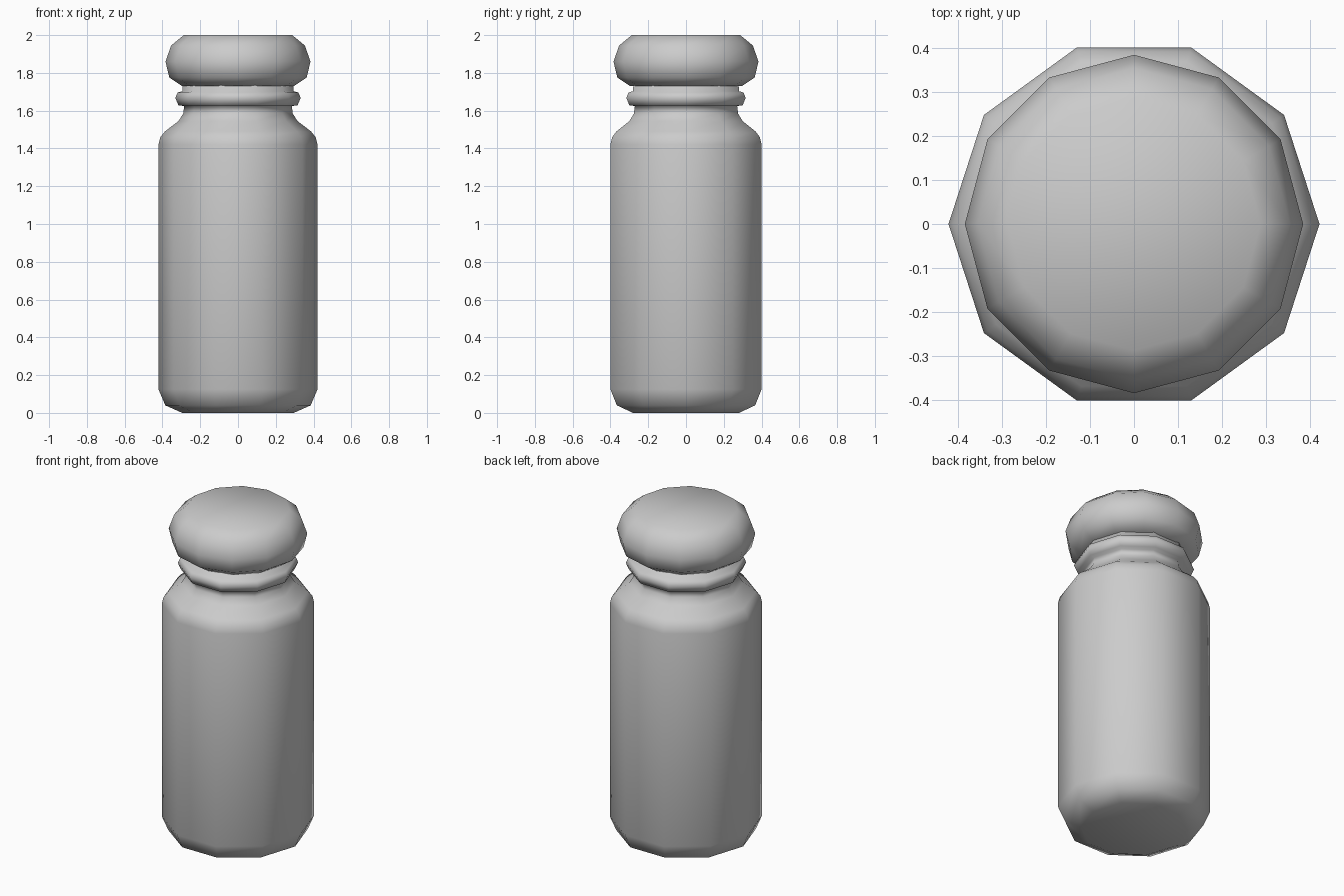
import bpy, bmesh
from math import cos, sin, tau

if "Cube" in bpy.data.objects:
    bpy.data.objects.remove(bpy.data.objects["Cube"])


def lathe(name, profile, sides):
    """Spin a (radius, z) profile into a closed, smooth-shaded solid."""
    bm = bmesh.new()
    rings = [[bm.verts.new((r * cos(tau * i / sides), r * sin(tau * i / sides), z))
              for i in range(sides)] for r, z in profile]
    for a, b in zip(rings, rings[1:]):
        for i in range(sides):
            j = (i + 1) % sides
            bm.faces.new((a[i], a[j], b[j], b[i]))
    bm.faces.new(rings[0][::-1])
    bm.faces.new(rings[-1])
    for f in bm.faces:
        f.smooth = True
    mesh = bpy.data.meshes.new(name)
    bm.to_mesh(mesh)
    bm.free()
    obj = bpy.data.objects.new(name, mesh)
    bpy.context.collection.objects.link(obj)
    return obj


# Ten-sided bottle: rounded base, straight wall, shoulder, neck with lip ring
lathe("bottle", [
    (0.295, 0.0), (0.385, 0.04), (0.421, 0.125),
    (0.421, 1.42), (0.411, 1.46), (0.387, 1.49), (0.315, 1.545),
    (0.29, 1.585), (0.285, 1.625),
    (0.315, 1.628), (0.332, 1.667), (0.32, 1.696), (0.295, 1.703),
    (0.292, 1.75)], 10)

# Twelve-sided rounded stopper
lathe("stopper", [
    (0.295, 1.73), (0.363, 1.775), (0.384, 1.86),
    (0.354, 1.945), (0.287, 2.0)], 12)
